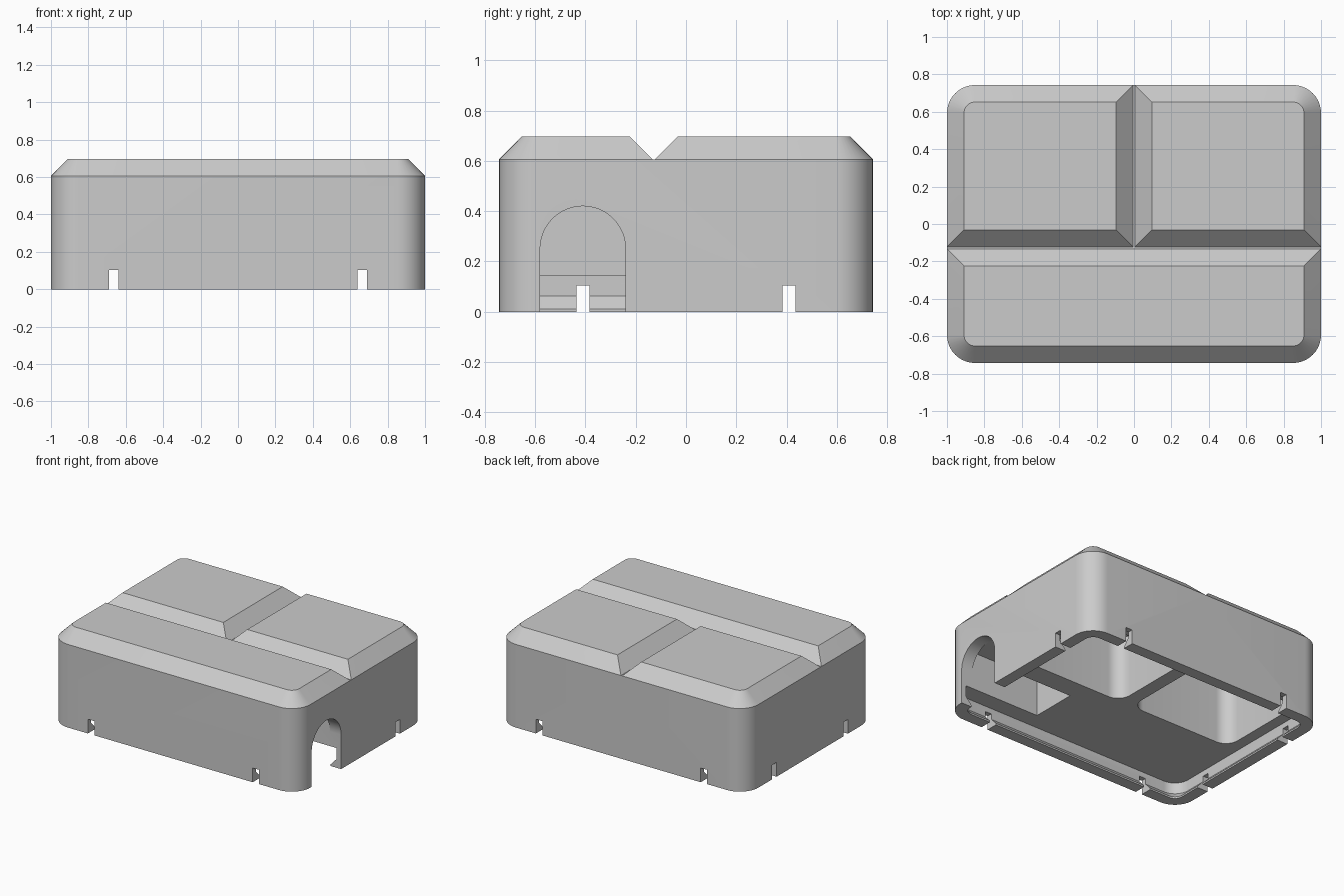
import bpy, bmesh, math

cube = bpy.data.objects.get("Cube")
if cube:
    bpy.data.objects.remove(cube, do_unlink=True)

HX, HY, HEIGHT = 1.0, 0.743, 0.697
CHAMFER = 0.091
GROOVE_Y = -0.128

GREY = (0.6, 0.6, 0.6, 1)
grey = bpy.data.materials.new("plain_grey")
grey.use_nodes = True
grey.diffuse_color = GREY
grey.node_tree.nodes["Principled BSDF"].inputs["Base Color"].default_value = GREY


def rounded_rect(hx, hy, r, steps=10):
    pts = []
    for i, (sx, sy) in enumerate([(1, 1), (-1, 1), (-1, -1), (1, -1)]):
        for k in range(steps + 1):
            a = math.pi / 2 * (i + k / steps)
            pts.append((sx * (hx - r) + r * math.cos(a), sy * (hy - r) + r * math.sin(a)))
    return pts


def loft(name, rings):
    """Capped solid through rings of equal point count."""
    bm = bmesh.new()
    loops = [[bm.verts.new(p) for p in ring] for ring in rings]
    n = len(loops[0])
    for lo, hi in zip(loops, loops[1:]):
        for i in range(n):
            j = (i + 1) % n
            bm.faces.new((lo[i], lo[j], hi[j], hi[i]))
    bm.faces.new(loops[0][::-1])
    bm.faces.new(loops[-1])
    bmesh.ops.recalc_face_normals(bm, faces=bm.faces)
    mesh = bpy.data.meshes.new(name)
    bm.to_mesh(mesh)
    bm.free()
    mesh.materials.append(grey)
    obj = bpy.data.objects.new(name, mesh)
    bpy.context.scene.collection.objects.link(obj)
    return obj


def rounded_solid(name, hx, hy, r, profile, cx=0, cy=0):
    """Rounded box following (inset, z) steps."""
    return loft(name, [[(cx + x, cy + y, z) for x, y in rounded_rect(hx - d, hy - d, r - d)]
                       for d, z in profile])


def box(name, x0, x1, y0, y1, z0, z1):
    return loft(name, [[(x0, y0, z), (x1, y0, z), (x1, y1, z), (x0, y1, z)] for z in (z0, z1)])


# Outer body with chamfered top
body = rounded_solid("case_body", HX, HY, 0.15,
                     [(0, 0), (0, HEIGHT - CHAMFER), (CHAMFER, HEIGHT)])
cutters = []

# Grooves with a narrow flat bottom, splitting the top into three blocks
FLAT, w, z0 = 0.005, 0.3, HEIGHT - CHAMFER
vee = [(-FLAT, z0), (FLAT, z0), (FLAT + w, z0 + w), (-FLAT - w, z0 + w)]
cutters.append(loft("cross_groove", [[(x, GROOVE_Y + u, z) for u, z in vee] for x in (-1.2, 1.2)]))
cutters.append(loft("back_groove", [[(u, y, z) for u, z in vee] for y in (GROOVE_Y, 1)]))

# Shallow open underside with a bevelled snap lip at the bottom
cutters.append(rounded_solid("underside_recess", HX, HY, 0.15,
                             [(0.085, -0.1), (0.085, 0.012), (0.038, 0.062), (0.038, 0.144)]))

# Two deep pockets below the back blocks
for side in (-1, 1):
    cutters.append(rounded_solid("deep_pocket", 0.415, 0.35, 0.1,
                                 [(0, 0.1), (0, 0.605)], cx=side * 0.465, cy=0.265))

# Arched opening in the left wall, leading to a square chamber
ARCH_Y, ARCH_R, SPRING = -0.41, 0.17, 0.25
arch = [(ARCH_Y - ARCH_R, -0.1), (ARCH_Y + ARCH_R, -0.1)]
arch += [(ARCH_Y + ARCH_R * math.cos(math.pi * k / 24), SPRING + ARCH_R * math.sin(math.pi * k / 24))
         for k in range(25)]
cutters.append(loft("arched_opening", [[(x, y, z) for y, z in arch] for x in (0.8, 1.2)]))
cutters.append(box("chamber", 0.35, 0.91, ARCH_Y - ARCH_R, ARCH_Y + ARCH_R, 0.1, SPRING + ARCH_R))

# Small notches through the rim on every side
NOTCH, TOP = 0.026, 0.104
for side in (-1, 1):
    for pos in (-0.665, 0.665):
        y = sorted((side * 0.6, side * 0.9))
        cutters.append(box("rim_notch", pos - NOTCH, pos + NOTCH, *y, -0.1, TOP))
    for pos in (-0.41, 0.41):
        x = sorted((side * 0.85, side * 1.2))
        cutters.append(box("rim_notch", *x, pos - NOTCH, pos + NOTCH, -0.1, TOP))

# Cut everything out of the body
bpy.context.view_layer.objects.active = body
for cutter in cutters:
    cutter.hide_render = True
    mod = body.modifiers.new("cut", "BOOLEAN")
    mod.operation = "DIFFERENCE"
    mod.solver = "EXACT"
    mod.object = cutter
    bpy.ops.object.modifier_apply(modifier=mod.name)
    bpy.data.objects.remove(cutter, do_unlink=True)

# Smooth the rounded corners, keep the creases
bpy.ops.object.select_all(action="DESELECT")
body.select_set(True)
bpy.ops.object.shade_smooth_by_angle(angle=math.radians(25))
